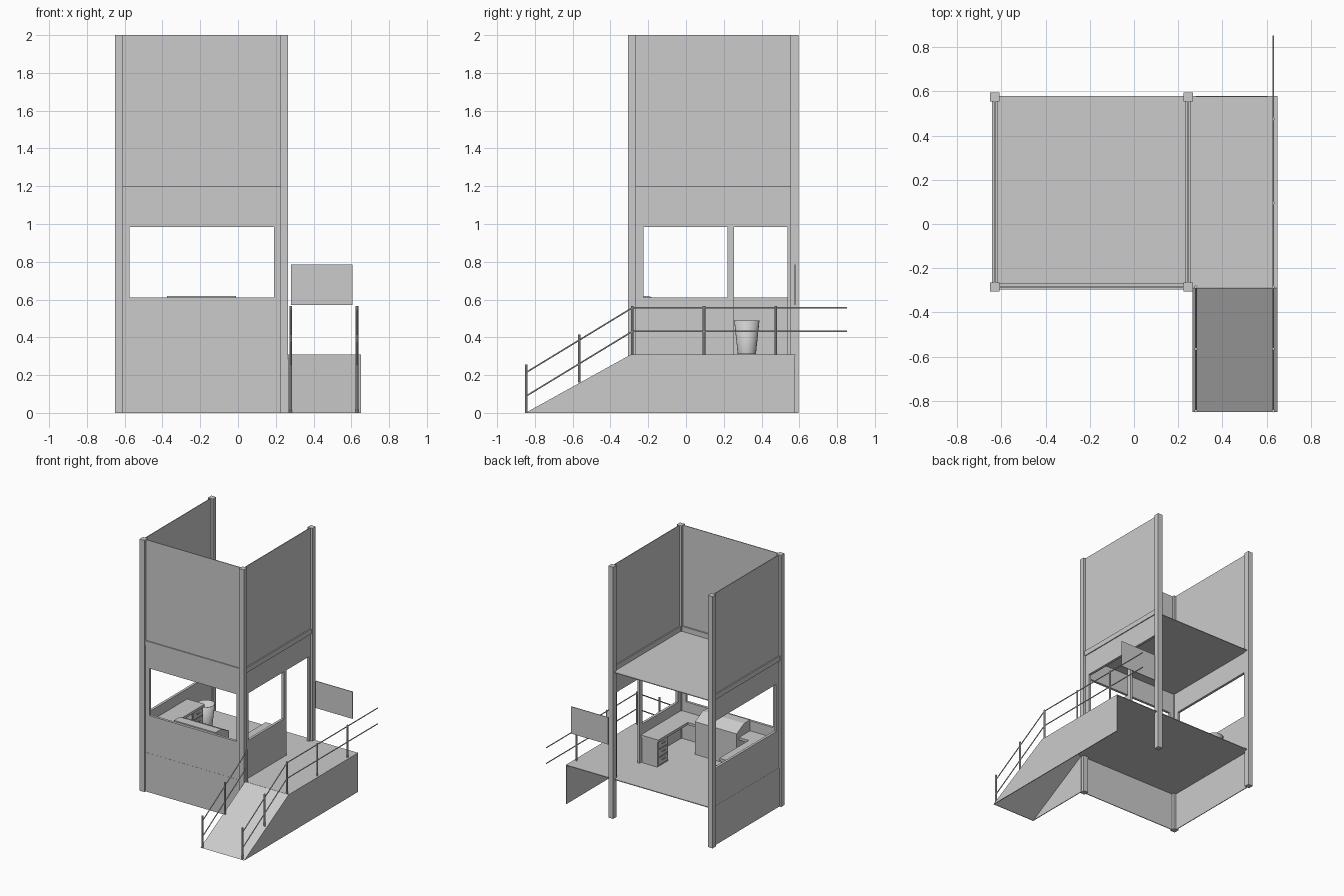
import bpy, bmesh, math
from mathutils import Vector

if "Cube" in bpy.data.objects:
    bpy.data.objects.remove(bpy.data.objects["Cube"])

MID = -0.1925          # centre line of the cabin
FLOOR, UPPER, TOP = 0.31, 1.16, 2.0
T = 0.006              # sheet thickness


def finish(name, bm):
    bmesh.ops.recalc_face_normals(bm, faces=bm.faces)
    me = bpy.data.meshes.new(name)
    bm.to_mesh(me)
    bm.free()
    ob = bpy.data.objects.new(name, me)
    bpy.context.collection.objects.link(ob)
    return ob


def box(name, x0, x1, y0, y1, z0, z1):
    bm = bmesh.new()
    bmesh.ops.create_cube(bm, size=1)
    for v in bm.verts:
        v.co = ((x0 + x1) / 2 + v.co.x * (x1 - x0),
                (y0 + y1) / 2 + v.co.y * (y1 - y0),
                (z0 + z1) / 2 + v.co.z * (z1 - z0))
    return finish(name, bm)


def prism(name, profile, x0, x1):
    """Extrude a (y, z) profile along x."""
    bm = bmesh.new()
    f = bm.faces.new([bm.verts.new((x0, y, z)) for y, z in profile])
    r = bmesh.ops.extrude_face_region(bm, geom=[f])
    bmesh.ops.translate(bm, vec=(x1 - x0, 0, 0),
                        verts=[g for g in r['geom'] if isinstance(g, bmesh.types.BMVert)])
    return finish(name, bm)


def wall(name, us, zs, holes, place, thick=0.02):
    """Grid panel with open cells, thickened."""
    bm = bmesh.new()
    g = [[bm.verts.new(place(u, z)) for z in zs] for u in us]
    for i in range(len(us) - 1):
        for j in range(len(zs) - 1):
            if (i, j) not in holes:
                bm.faces.new((g[i][j], g[i + 1][j], g[i + 1][j + 1], g[i][j + 1]))
    ob = finish(name, bm)
    m = ob.modifiers.new("thickness", 'SOLIDIFY')
    m.thickness = thick
    m.offset = 0
    return ob


def rod(name, a, b, r):
    a, b = Vector(a), Vector(b)
    bm = bmesh.new()
    bmesh.ops.create_cone(bm, cap_ends=True, segments=8, radius1=r, radius2=r,
                          depth=(b - a).length)
    ob = finish(name, bm)
    ob.location = (a + b) / 2
    ob.rotation_euler = (b - a).to_track_quat('Z', 'Y').to_euler()
    return ob


# corner posts
for sx, x in (("left", -0.63), ("right", 0.245)):
    for sy, y in (("front", -0.285), ("back", 0.575)):
        box(f"corner_post_{sy}_{sx}", x - 0.021, x + 0.021, y - 0.021, y + 0.021, 0, TOP)

# floors
box("ground_floor", -0.63, 0.65, -0.288, 0.58, FLOOR - T, FLOOR)
box("upper_floor", -0.63, 0.245, -0.285, 0.58, UPPER - T, UPPER)

# base skirts (front and left)
box("front_skirt", -0.61, 0.225, -0.291, -0.285, 0, FLOOR)
box("left_skirt", -0.636, -0.63, -0.265, 0.555, 0, FLOOR)

# cabin walls with openings
zs = (FLOOR, 0.61, 0.985, UPPER)
wall("front_wall", (-0.61, -0.575, 0.19, 0.225), zs, {(1, 1)}, lambda u, z: (u, -0.28, z))
wall("left_wall", (-0.265, -0.225, 0.537, 0.555), zs, {(1, 1)}, lambda u, z: (-0.625, u, z))
wall("right_wall", (-0.265, -0.225, 0.22, 0.255, 0.537, 0.555), zs,
     {(1, 1), (3, 0), (3, 1)}, lambda u, z: (0.24, u, z))

# beams and upper panels
box("front_beam", -0.61, 0.225, -0.296, -0.27, UPPER, 1.2)
box("front_upper_panel", -0.61, 0.225, -0.288, -0.282, 1.2, TOP)
for s, x in (("left", -0.63), ("right", 0.245)):
    box(f"{s}_beam", x - 0.012, x + 0.012, -0.265, 0.555, UPPER, 1.2)
    box(f"{s}_upper_panel", x - 0.003, x + 0.003, -0.265, 0.555, 1.2, TOP)

# ramp sheet and its side panels
prism("ramp", [(-0.85, 0), (-0.838, 0), (-0.29, FLOOR - T), (-0.29, FLOOR)], 0.265, 0.65)
prism("ramp_left_side", [(-0.85, 0), (-0.29, 0), (-0.29, FLOOR)], 0.265, 0.265 + T)
prism("platform_side", [(-0.85, 0), (0.578, 0), (0.578, FLOOR), (-0.29, FLOOR)], 0.65 - T, 0.65)

# railings
slope_posts = ((-0.845, 0.0), (-0.565, 0.16), (-0.285, FLOOR))
for s, x in (("left", 0.28), ("right", 0.63)):
    posts = slope_posts + (((0.095, FLOOR), (0.475, FLOOR)) if s == "right" else ())
    for i, (y, z) in enumerate(posts):
        rod(f"rail_post_{s}_{i}", (x, y, z), (x, y, z + 0.255), 0.007)
    for n, h in (("low", 0.09), ("high", 0.215)):
        rod(f"ramp_rail_{n}_{s}", (x, -0.845, h), (x, -0.285, h + 0.341), 0.004)
        if s == "right":
            rod(f"platform_rail_{n}", (x, -0.285, h + 0.341), (x, 0.853, h + 0.341), 0.004)

# hanging board behind the platform
box("sign_board", 0.28, 0.605, 0.574, 0.579, 0.57, 0.785)

# U-shaped counter with drawer pedestals, mirrored about the cabin centre
box("counter_front", -0.615, 0.23, -0.27, -0.13, 0.51, 0.53)


def mirrored(name, s, x0, x1, *rest):
    a, b = MID + s * x0, MID + s * x1
    return box(name, min(a, b), max(a, b), *rest)


for n, s in (("left", -1), ("right", 1)):
    mirrored(f"counter_{n}", s, 0.268, 0.422, -0.13, 0.24, 0.51, 0.53)
    mirrored(f"pedestal_{n}", s, 0.28, 0.415, 0.10, 0.235, FLOOR, 0.51)
    for i in range(3):
        z = FLOOR + 0.012 + i * 0.064
        mirrored(f"drawer_{n}_{i}", s, 0.274, 0.28, 0.108, 0.227, z, z + 0.056)
        mirrored(f"handle_{n}_{i}", s, 0.268, 0.274, 0.148, 0.187, z + 0.03, z + 0.037)

# control console with sloping top
prism("console", [(-0.268, FLOOR), (-0.10, FLOOR), (-0.10, 0.57), (-0.195, 0.618), (-0.268, 0.618)],
      -0.375, -0.01)

# waste bin
bm = bmesh.new()
bmesh.ops.create_cone(bm, cap_ends=True, segments=24, radius1=0.048, radius2=0.067, depth=0.178)
bmesh.ops.delete(bm, geom=[f for f in bm.faces if f.normal.z > 0.9], context='FACES')
bin_ob = finish("waste_bin", bm)
bin_ob.location = (-0.51, 0.322, FLOOR + 0.09)
bin_ob.modifiers.new("thickness", 'SOLIDIFY').thickness = 0.004
bpy.context.view_layer.objects.active = bin_ob
bin_ob.select_set(True)
bpy.ops.object.shade_smooth_by_angle(angle=math.radians(35))
